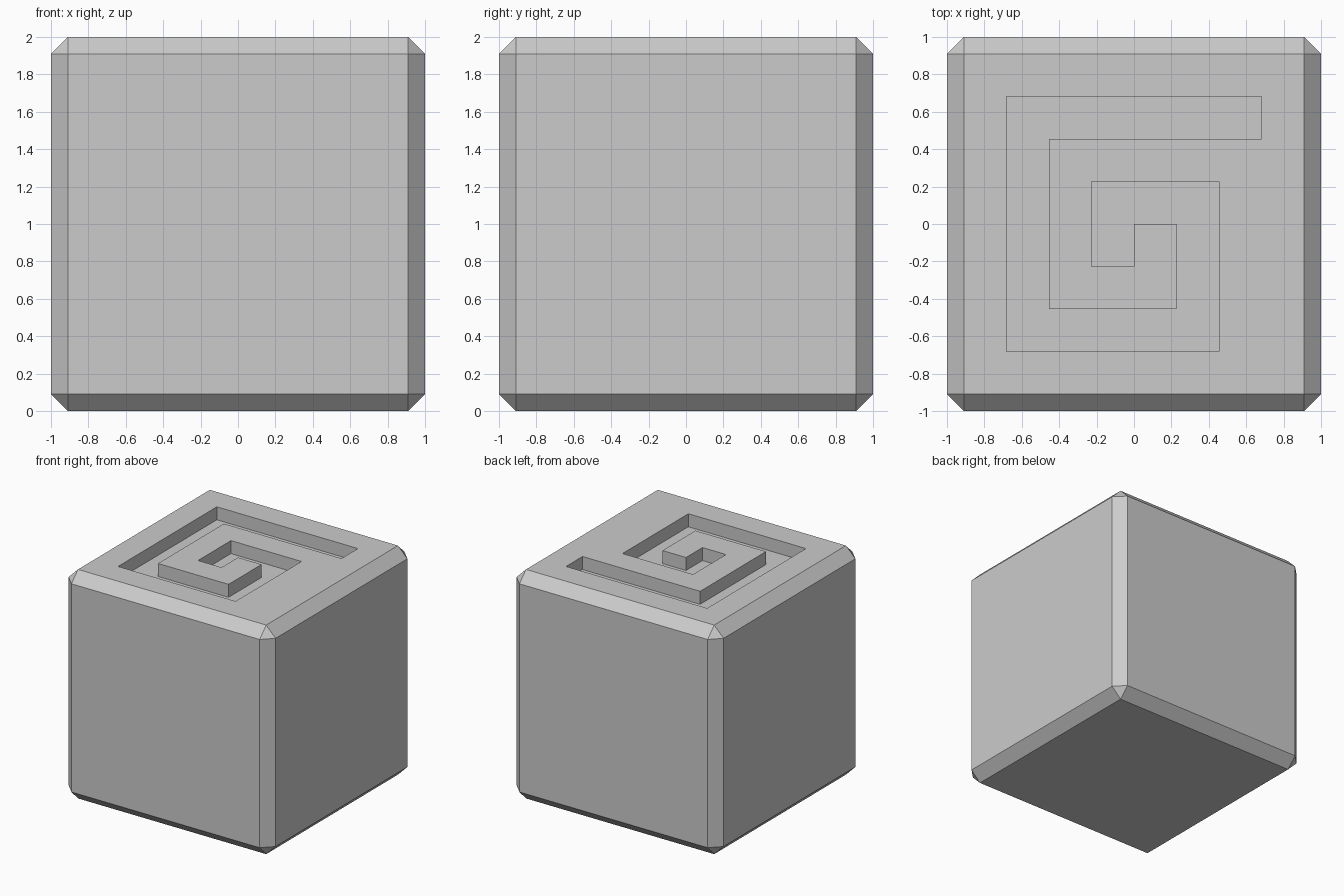
import bpy
import bmesh

if "Cube" in bpy.data.objects:
    bpy.data.objects.remove(bpy.data.objects["Cube"])

U = 2.5 / 11        # spiral grid step
BEVEL = 1 / 11      # chamfer on the block edges
DEPTH = U / 2       # groove depth

# Chamfered block
bpy.ops.mesh.primitive_cube_add(size=2, location=(0, 0, 1))
block = bpy.context.object
block.name = "block"
bevel = block.modifiers.new("chamfer", 'BEVEL')
bevel.width = BEVEL
bevel.segments = 1
bevel.limit_method = 'NONE'

# Square spiral cutter, outline in grid steps
outline = [(3, 3), (-3, 3), (-3, -3), (2, -3), (2, 1), (-1, 1), (-1, -1),
           (0, -1), (0, 0), (1, 0), (1, -2), (-2, -2), (-2, 2), (3, 2)]
bm = bmesh.new()
floor = bm.faces.new([bm.verts.new((x * U, y * U, 2 - DEPTH)) for x, y in outline])
ext = bmesh.ops.extrude_face_region(bm, geom=[floor], use_keep_orig=True)
top = [v for v in ext["geom"] if isinstance(v, bmesh.types.BMVert)]
bmesh.ops.translate(bm, verts=top, vec=(0, 0, DEPTH + 0.2))
bmesh.ops.recalc_face_normals(bm, faces=bm.faces[:])
mesh = bpy.data.meshes.new("spiral_cutter")
bm.to_mesh(mesh)
bm.free()
cutter = bpy.data.objects.new("spiral_cutter", mesh)
bpy.context.collection.objects.link(cutter)
cutter.hide_render = True
cutter.display_type = 'WIRE'

# Carve the groove into the top
groove = block.modifiers.new("spiral_groove", 'BOOLEAN')
groove.operation = 'DIFFERENCE'
groove.solver = 'EXACT'
groove.object = cutter
